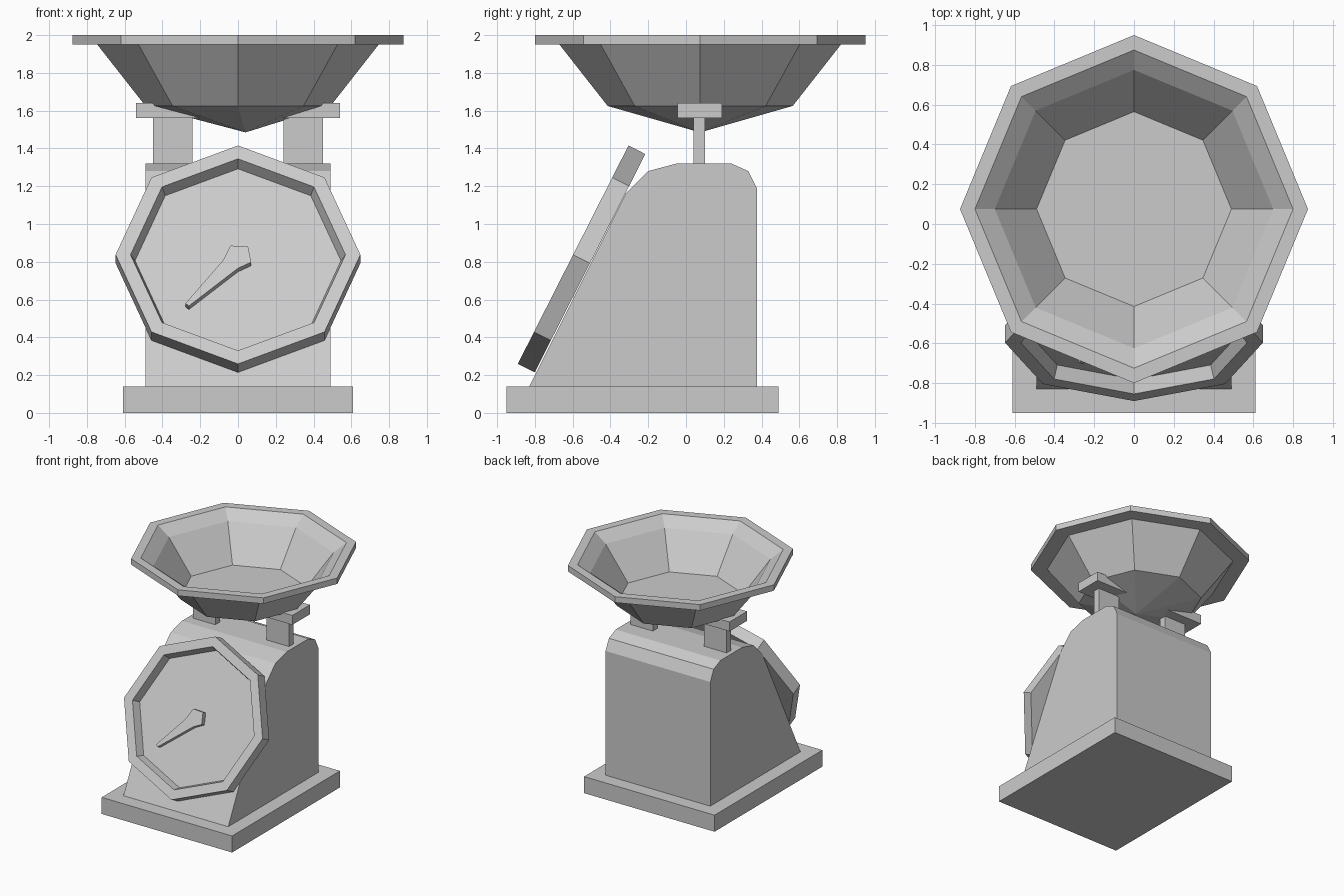
import bpy
import bmesh
from math import sin, cos, pi
from mathutils import Matrix, Vector

old = bpy.data.objects.get("Cube")
if old:
    bpy.data.objects.remove(old, do_unlink=True)

grey = bpy.data.materials.new("light grey")
grey.use_nodes = True
COLOR = (0.6, 0.6, 0.6, 1)
grey.diffuse_color = COLOR
grey.node_tree.nodes["Principled BSDF"].inputs["Base Color"].default_value = COLOR


def finish(name, bm, matrix=Matrix()):
    bmesh.ops.recalc_face_normals(bm, faces=bm.faces)
    mesh = bpy.data.meshes.new(name)
    bm.to_mesh(mesh)
    bm.free()
    mesh.materials.append(grey)
    obj = bpy.data.objects.new(name, mesh)
    obj.matrix_world = matrix
    bpy.context.collection.objects.link(obj)
    return obj


def box(name, low, high):
    low, high = Vector(low), Vector(high)
    bm = bmesh.new()
    size = Matrix.Diagonal((high - low).to_4d())
    size[3][3] = 1
    bmesh.ops.create_cube(bm, size=1, matrix=Matrix.Translation((low + high) / 2) @ size)
    return finish(name, bm)


def prism(name, points, offset, matrix=Matrix()):
    """Extrude a flat outline along the offset."""
    bm = bmesh.new()
    face = bm.faces.new([bm.verts.new(p) for p in points])
    result = bmesh.ops.extrude_face_region(bm, geom=[face], use_keep_orig=True)
    verts = [v for v in result["geom"] if isinstance(v, bmesh.types.BMVert)]
    bmesh.ops.translate(bm, verts=verts, vec=offset)
    return finish(name, bm, matrix)


def octagon_lathe(name, profile, matrix, tip=None):
    """Eight-sided turned form; the first ring closes to a tip or a flat cap."""
    bm = bmesh.new()
    rings = [[bm.verts.new((r * cos(i * pi / 4), r * sin(i * pi / 4), z))
              for i in range(8)] for r, z in profile]
    for a, b in zip(rings, rings[1:]):
        for i in range(8):
            j = (i + 1) % 8
            bm.faces.new((a[i], a[j], b[j], b[i]))
    bm.faces.new(rings[-1])
    if tip:
        point = bm.verts.new(tip)
        for i in range(8):
            bm.faces.new((point, rings[0][i], rings[0][(i + 1) % 8]))
    else:
        bm.faces.new(rings[0])
    return finish(name, bm, matrix)


# Base plate and sloping housing
box("base_plate", (-0.61, -0.95, 0), (0.61, 0.49, 0.14))
side = [(-0.83, 0.14), (-0.32, 1.16), (-0.2, 1.28), (-0.05, 1.32),
        (0.24, 1.32), (0.33, 1.28), (0.375, 1.19), (0.375, 0.14)]
prism("housing", [(-0.49, y, z) for y, z in side], (0.98, 0, 0))

# Tilted dial with a recessed face; local z points out of the dial
up = Vector((0, 0.452, 0.892)).normalized()
right = Vector((1, 0, 0))
out = right.cross(up)
tilt = Matrix((right, up, out)).transposed().to_4x4()
dial_frame = Matrix.Translation((0, -0.5975, 0.8375)) @ tilt
octagon_lathe("dial", [(0.648, -0.1), (0.648, 0), (0.569, 0), (0.545, -0.07)], dial_frame)

# Pointer
needle = [(-0.04, 0.068), (0.053, 0.063), (0.07, -0.03), (0, -0.066),
          (-0.26, -0.29), (-0.278, -0.275), (-0.08, -0.02)]
prism("pointer", [(x, y, -0.07) for x, y in needle], (0, 0, 0.042), dial_frame)

# Posts and cross bar carrying the bowl
for label, s in (("left", 1), ("right", -1)):
    xs = sorted((s * 0.24, s * 0.45))
    box(label + "_post", (xs[0], 0.04, 1.31), (xs[1], 0.1, 1.57))
box("cross_bar", (-0.54, -0.045, 1.56), (0.54, 0.19, 1.64))

# Weighing bowl with a flat rim and a pointed underside
octagon_lathe("bowl", [(0.49, 1.625), (0.745, 1.95), (0.875, 1.95), (0.875, 2),
                       (0.8, 2), (0.7, 1.925), (0.49, 1.65)],
              Matrix.Translation((0, 0.075, 0)), tip=(0.04, 0, 1.485))
